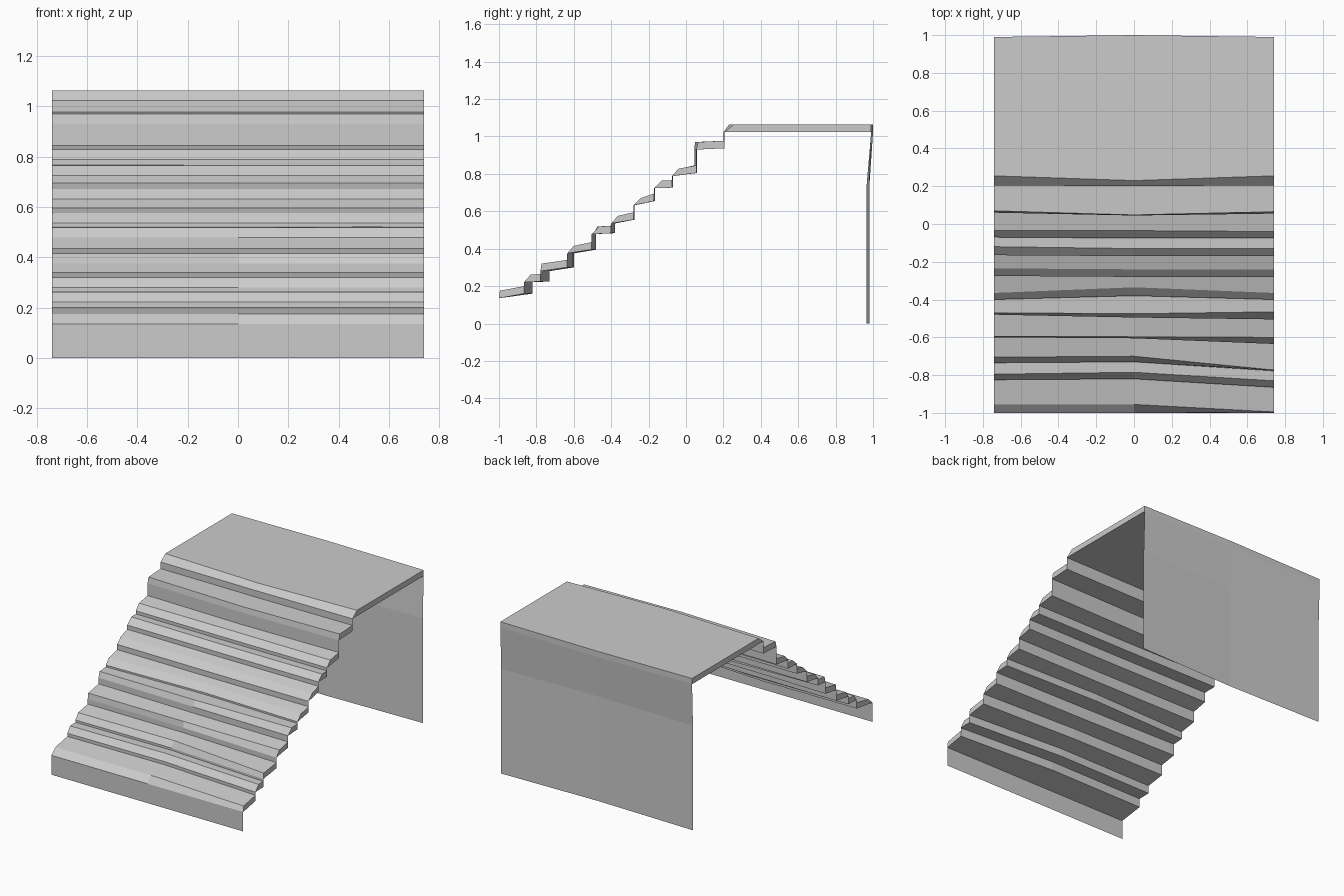
import bpy, bmesh

if "Cube" in bpy.data.objects:
    bpy.data.objects.remove(bpy.data.objects["Cube"])

XS = (-0.74, 0.0, 0.74)
T = 0.04  # slab thickness

# Each step: y of nose bottom (left, mid, right), y of nose top (left, mid, right),
# z of nose bottom, z of the underside at the back
STEPS = [
    ((-1.00, -1.00, -1.00), (-0.955, -0.955, -0.995), 0.135, 0.160),
    ((-0.825, -0.82, -0.865), (-0.795, -0.785, -0.83), 0.222, 0.224),
    ((-0.735, -0.73, -0.778), (-0.705, -0.70, -0.773), 0.280, 0.300),
    ((-0.60, -0.605, -0.635), (-0.595, -0.597, -0.60), 0.375, 0.395),
    ((-0.48, -0.495, -0.505), (-0.47, -0.475, -0.465), 0.478, 0.483),
    ((-0.40, -0.38, -0.40), (-0.365, -0.335, -0.365), 0.535, 0.555),
    ((-0.275, -0.28, -0.28), (-0.235, -0.24, -0.24), 0.632, 0.655),
    ((-0.165, -0.17, -0.17), (-0.12, -0.13, -0.13), 0.725, 0.726),
    ((-0.07, -0.075, -0.075), (-0.035, -0.035, -0.04), 0.788, 0.805),
    ((0.06, 0.045, 0.055), (0.07, 0.048, 0.065), 0.930, 0.937),
    ((0.205, 0.20, 0.205), (0.255, 0.23, 0.255), 1.023, 1.023),
]
BACK_TOP = (0.99, 1.0, 0.99)
BACK_LOW = (0.98, 0.965, 0.98)


def row(bm, ys, z):
    return [bm.verts.new((x, y, z)) for x, y in zip(XS, ys)]


def strip(bm, a, b):
    for i in range(len(a) - 1):
        bm.faces.new((a[i], a[i + 1], b[i + 1], b[i]))


def finish(bm, name):
    bmesh.ops.remove_doubles(bm, verts=bm.verts, dist=0.0005)
    bmesh.ops.recalc_face_normals(bm, faces=bm.faces)
    me = bpy.data.meshes.new(name)
    bm.to_mesh(me)
    bm.free()
    bpy.context.collection.objects.link(bpy.data.objects.new(name, me))


def sheet(name, rows):
    bm = bmesh.new()
    made = [row(bm, ys, z) for ys, z in rows]
    for a, b in zip(made, made[1:]):
        strip(bm, a, b)
    finish(bm, name)


prev_z = 0.0
for i, (ya, yb, za, zback) in enumerate(STEPS):
    last = i == len(STEPS) - 1
    y_end = BACK_TOP if last else STEPS[i + 1][0]
    # Riser below the slab
    sheet(f"riser_{i + 1}", [(ya, prev_z), (ya, za)])
    # Tread slab (the last one is the landing) with a sloped nose and closed sides
    bm = bmesh.new()
    a, b = row(bm, ya, za), row(bm, yb, za + T)
    c, d = row(bm, y_end, zback + T), row(bm, y_end, zback)
    strip(bm, a, b)
    strip(bm, b, c)
    strip(bm, c, d)
    strip(bm, d, a)
    for k in (0, 2):
        bm.faces.new((a[k], b[k], c[k], d[k]))
    finish(bm, "landing" if last else f"tread_{i + 1}")
    prev_z = zback

# Back wall, flaring out toward the landing
sheet("back_wall", [(BACK_LOW, 0.0), (BACK_LOW, 0.73), (BACK_TOP, 1.023)])
